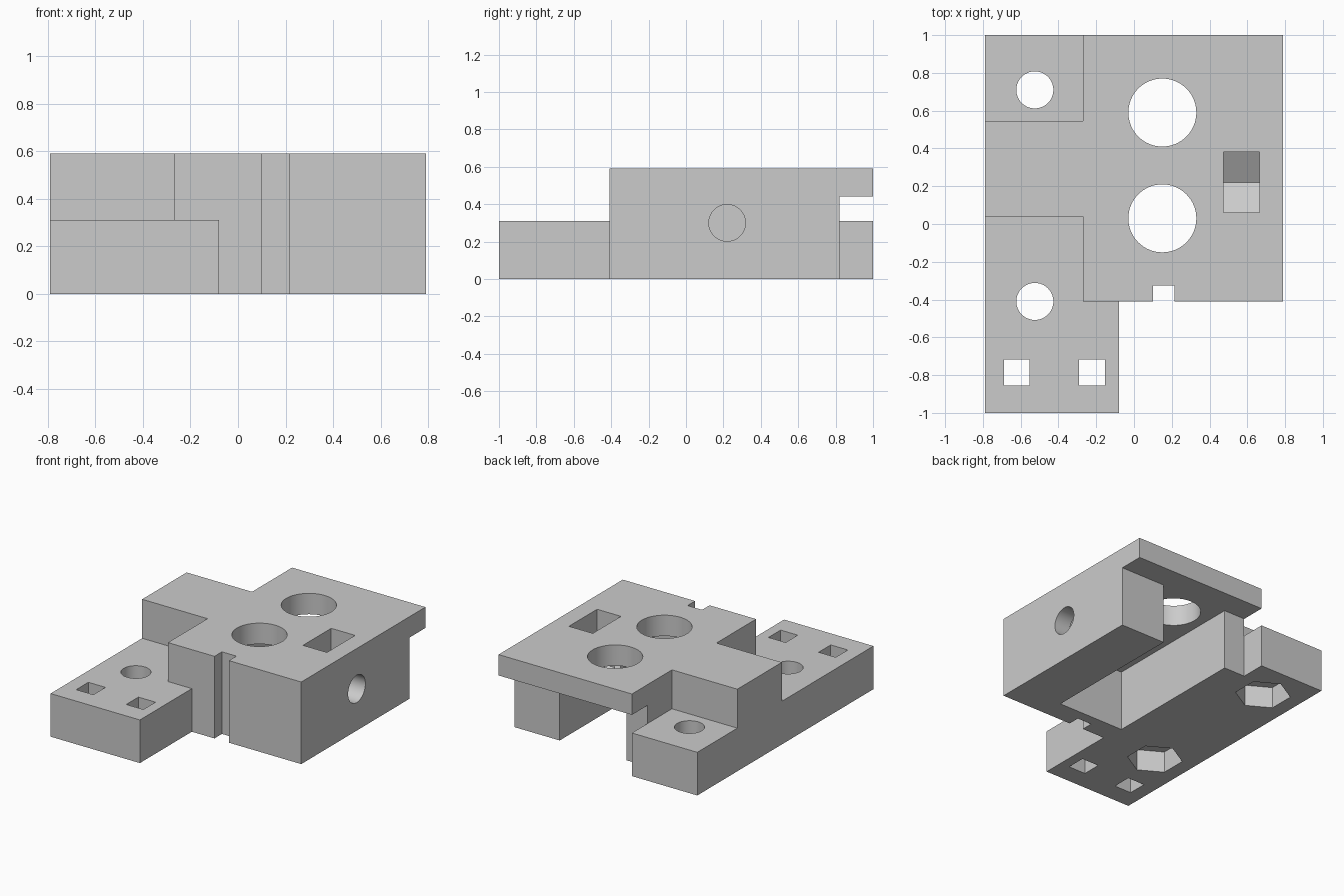
import bpy, bmesh, math

cube = bpy.data.objects.get("Cube")
if cube:
    bpy.data.objects.remove(cube, do_unlink=True)

grey = bpy.data.materials.new("light_grey")
grey.use_nodes = True
color = (0.6, 0.6, 0.6, 1)
grey.diffuse_color = color
grey.node_tree.nodes["Principled BSDF"].inputs["Base Color"].default_value = color


def prism(name, points, low, high, axis="z"):
    """Extrude a closed outline along z, or a (y, z) outline along x."""
    bm = bmesh.new()
    place = (lambda a, b: (a, b, low)) if axis == "z" else (lambda a, b: (low, a, b))
    face = bm.faces.new([bm.verts.new(place(a, b)) for a, b in points])
    new = bmesh.ops.extrude_face_region(bm, geom=[face])["geom"]
    step = (0, 0, high - low) if axis == "z" else (high - low, 0, 0)
    bmesh.ops.translate(bm, vec=step, verts=[v for v in new if isinstance(v, bmesh.types.BMVert)])
    bmesh.ops.recalc_face_normals(bm, faces=bm.faces)
    mesh = bpy.data.meshes.new(name)
    bm.to_mesh(mesh)
    bm.free()
    mesh.materials.append(grey)
    obj = bpy.data.objects.new(name, mesh)
    bpy.context.collection.objects.link(obj)
    return obj


def ring(a, b, radius, sides=64, turn=0.0):
    angles = [turn + math.tau * i / sides for i in range(sides)]
    return [(a + radius * math.cos(t), b + radius * math.sin(t)) for t in angles]


def rect(a0, a1, b0, b1):
    return [(a0, b0), (a1, b0), (a1, b1), (a0, b1)]


HEIGHT, TAB, ROOF = 0.59, 0.31, 0.44
BELOW, ABOVE = -0.1, 0.8

# Full-height block with the front tab and the small front groove
body = prism("carriage_block", [
    (-0.79, -1), (-0.08, -1), (-0.08, -0.41), (0.1, -0.41), (0.1, -0.325),
    (0.215, -0.325), (0.215, -0.41), (0.79, -0.41), (0.79, 1), (-0.79, 1)], 0, HEIGHT)


def cut(points, low, high, axis="z"):
    cutter = prism("cutter", points, low, high, axis)
    cutter.hide_render = True
    mod = body.modifiers.new("cut", "BOOLEAN")
    mod.operation, mod.solver, mod.object = "DIFFERENCE", "EXACT", cutter
    bpy.context.view_layer.objects.active = body
    bpy.ops.object.modifier_apply(modifier=mod.name)
    bpy.data.objects.remove(cutter, do_unlink=True)


# Lowered front tab and rear corner
cut([(-1, -1.2), (0, -1.2), (0, -0.41), (-0.27, -0.41), (-0.27, 0.04), (-1, 0.04)], TAB, ABOVE)
cut(rect(-1, -0.27, 0.545, 1.2), TAB, ABOVE)

# Underside channel, open to the back below the overhanging plate
cut([(-0.1, -0.25), (0.43, -0.25), (0.43, 0.82), (1, 0.82), (1, 1.2),
     (-0.27, 1.2), (-0.27, 0.82), (-0.1, 0.82)], BELOW, ROOF)

# Large holes through the top plate
for y in (0.03, 0.59):
    cut(ring(0.15, y, 0.18), BELOW, ABOVE)

# Bolt holes with hexagonal nut pockets underneath
for y in (-0.41, 0.71):
    cut(ring(-0.525, y, 0.098), BELOW, ABOVE)
    cut(ring(-0.525, y, 0.185, 6, math.pi / 6), BELOW, 0.155)

# Square holes in the front tab
for x in (-0.62, -0.222):
    cut(rect(x - 0.068, x + 0.068, -0.855, -0.717), BELOW, ABOVE)

# Side nut slot with a pointed floor, and the cross hole through the wall
cut([(0.06, ABOVE), (0.06, 0.208), (0.22, 0.115), (0.38, 0.208), (0.38, ABOVE)], 0.475, 0.665, "x")
cut(ring(0.22, 0.3, 0.098), 0.3, 0.9, "x")

# Smooth hole walls, keep every corner sharp
bpy.ops.object.select_all(action="DESELECT")
body.select_set(True)
bpy.context.view_layer.objects.active = body
bpy.ops.object.shade_smooth_by_angle(angle=math.radians(30))
